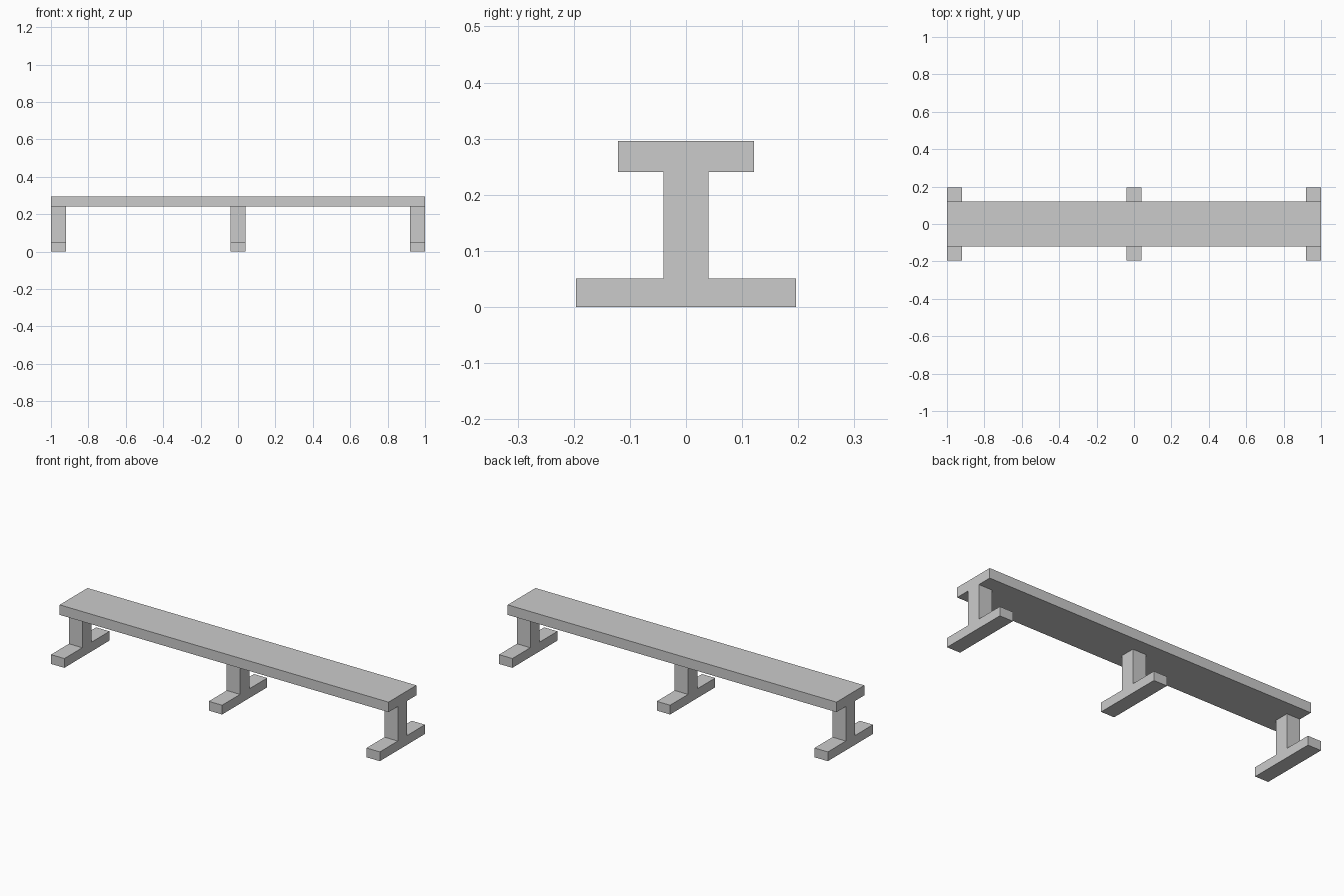
import bpy
import bmesh

if "Cube" in bpy.data.objects:
    bpy.data.objects.remove(bpy.data.objects["Cube"])

LEG_WIDTH = 0.081


def extrude_profile(name, profile, x0, x1):
    """Extrude a closed (y, z) outline along x."""
    bm = bmesh.new()
    face = bm.faces.new([bm.verts.new((x0, y, z)) for y, z in profile])
    result = bmesh.ops.extrude_face_region(bm, geom=[face])
    verts = [g for g in result["geom"] if isinstance(g, bmesh.types.BMVert)]
    bmesh.ops.translate(bm, verts=verts, vec=(x1 - x0, 0, 0))
    bmesh.ops.recalc_face_normals(bm, faces=bm.faces)
    mesh = bpy.data.meshes.new(name)
    bm.to_mesh(mesh)
    bm.free()
    obj = bpy.data.objects.new(name, mesh)
    bpy.context.collection.objects.link(obj)
    return obj


# Long seat plank
extrude_profile("seat", [(-0.121, 0.241), (0.121, 0.241),
                         (0.121, 0.296), (-0.121, 0.296)], -1, 1)

# Inverted-T legs: wide foot with a central post
half = [(0.196, 0), (0.196, 0.051), (0.04, 0.051), (0.04, 0.241)]
leg_profile = half + [(-y, z) for y, z in reversed(half)]
offset = 1 - LEG_WIDTH / 2
for name, x in (("left_leg", -offset), ("middle_leg", 0), ("right_leg", offset)):
    extrude_profile(name, leg_profile, x - LEG_WIDTH / 2, x + LEG_WIDTH / 2)
